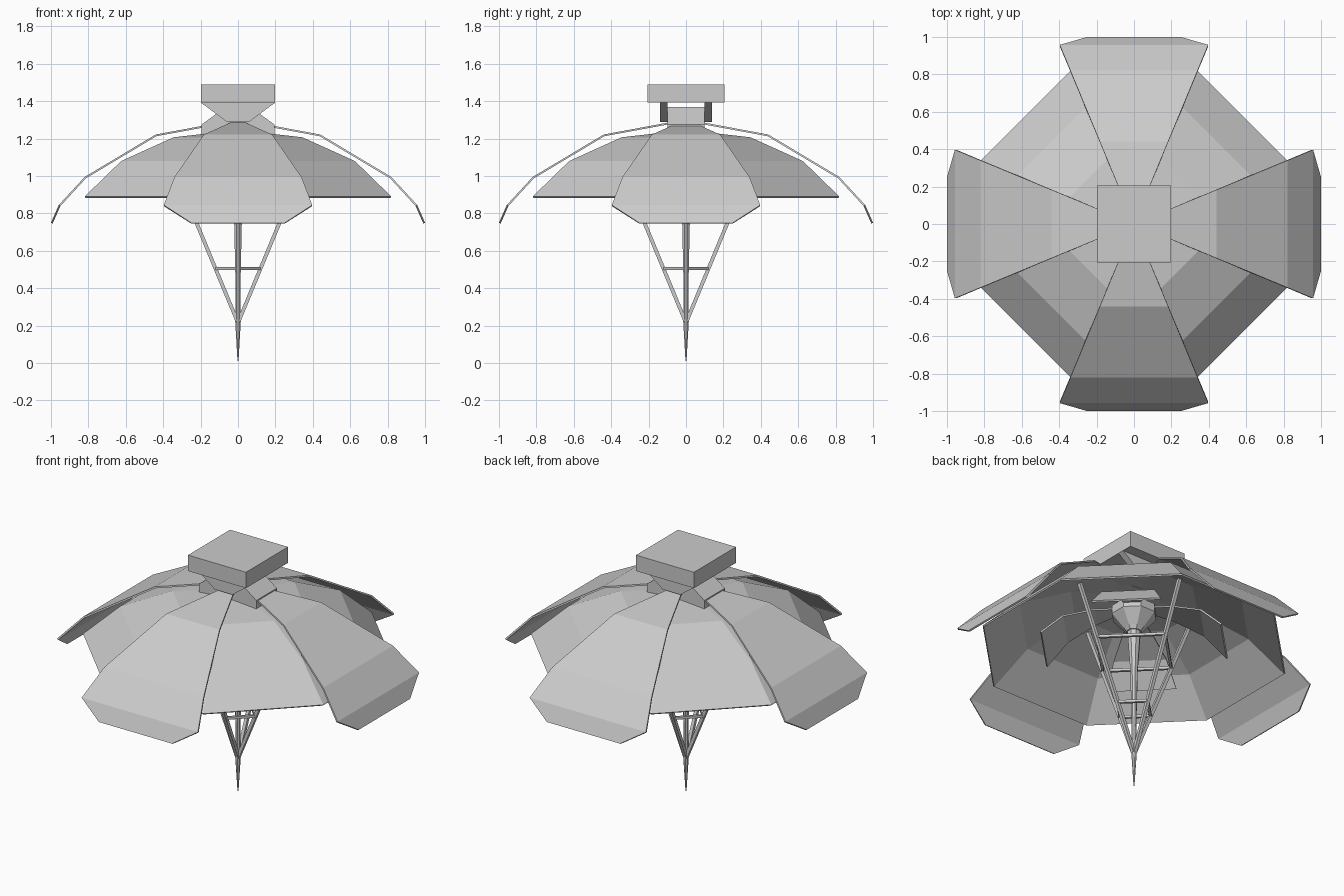
import bpy, bmesh
from math import radians, pi, cos, sin, tan
from mathutils import Vector, Quaternion

if "Cube" in bpy.data.objects:
    bpy.data.objects.remove(bpy.data.objects["Cube"])

SLOPE = tan(pi / 8)  # half width of an octagon sector per unit radius


def make(name, verts, faces, recalc=True):
    me = bpy.data.meshes.new(name)
    me.from_pydata(verts, [], faces)
    if recalc:
        bm = bmesh.new()
        bm.from_mesh(me)
        bmesh.ops.recalc_face_normals(bm, faces=bm.faces)
        bm.to_mesh(me)
        bm.free()
    ob = bpy.data.objects.new(name, me)
    bpy.context.collection.objects.link(ob)
    return ob


def petal(name, rows, angle):
    # rows of (radius, half width, height), pointing along +x then rotated
    verts = [(r, s * w, z) for r, w, z in rows for s in (-1, 1)]
    faces = [(2*i, 2*i + 2, 2*i + 3, 2*i + 1) for i in range(len(rows) - 1)]
    ob = make(name, verts, faces, False)
    ob.rotation_euler.z = radians(angle)
    m = ob.modifiers.new("thickness", 'SOLIDIFY')
    m.thickness, m.offset = 0.01, -1
    return ob


def prism(name, outline, depth0, depth1):
    # outline in x-z, extruded along y
    n = len(outline)
    verts = [(x, y, z) for y in (depth0, depth1) for x, z in outline]
    faces = [tuple(range(n)), tuple(range(2*n - 1, n - 1, -1))]
    faces += [(i, (i + 1) % n, (i + 1) % n + n, i + n) for i in range(n)]
    return make(name, verts, faces)


def lathe(name, profile, sides, cap=True):
    verts = [(r * cos(2*pi*(k + .5)/sides), r * sin(2*pi*(k + .5)/sides), z)
             for r, z in profile for k in range(sides)]
    faces = [(i*sides + k, i*sides + (k+1) % sides,
              (i+1)*sides + (k+1) % sides, (i+1)*sides + k)
             for i in range(len(profile) - 1) for k in range(sides)]
    top = (len(profile) - 1) * sides
    if cap:
        faces += [tuple(range(sides)), tuple(range(top, top + sides))]
    return make(name, verts, faces, cap)


def bar(name, a, b, radius=0.011):
    a, b = Vector(a), Vector(b)
    bpy.ops.mesh.primitive_cylinder_add(vertices=4, radius=radius, depth=(b - a).length,
                                        location=(a + b) / 2)
    ob = bpy.context.object
    ob.name = name
    turn = (b - a).to_track_quat('Z', 'Y') @ Quaternion((0, 0, 1), pi / 4)
    ob.rotation_euler = turn.to_euler()


# four raised petals
upper = [(r, r * SLOPE, z) for r, z in
         [(0.10, 1.285), (0.44, 1.222), (0.82, 0.995), (0.958, 0.845)]] + [(1.0, 0.25, 0.75)]
for k in range(4):
    petal("upper_petal", upper, 90 * k)

# full eight-sided lower canopy running beneath them
profile = [(0.82, 0.89), (0.625, 1.08), (0.345, 1.207), (0.10, 1.235)]
canopy = lathe("lower_canopy", [(r / cos(pi / 8), z) for r, z in profile], 8, False)
shell = canopy.modifiers.new("thickness", 'SOLIDIFY')
shell.thickness, shell.offset = 0.01, -1

# small inner petals on the diagonals
inner = [(r, r * 0.38, z) for r, z in
         [(0.10, 1.14), (0.22, 1.115), (0.39, 1.045), (0.51, 0.92)]]
for k in range(4):
    petal("inner_petal", inner, 90 * k + 45)

# top slab, its two hanging brackets and the lower bracket block
prism("top_slab", [(-.198, 1.392), (.198, 1.392), (.198, 1.49), (-.198, 1.49)], -.205, .205)
for s in (-1, 1):
    prism("upper_bracket", [(-.198, 1.392), (.198, 1.392), (.06, 1.29), (-.06, 1.29)],
          s * .10, s * .14)
prism("lower_bracket", [(-.195, 1.22), (.195, 1.22), (.195, 1.275), (.065, 1.37),
                        (-.065, 1.37), (-.195, 1.275)], -.1, .1)

# central pole with spike, and the flared hub under the canopy
lathe("pole", [(.003, 0.01), (.016, .22), (.014, .4), (.022, .75), (.04, 1.02)], 8)
lathe("hub", [(.045, 1.0), (.06, 1.02), (.13, 1.1), (.13, 1.15)], 8)

# four legs meeting low on the pole, tied by rings of bars
leg = lambda z: 0.415 * (z - 0.215)
for k in range(4):
    c, s = cos(k * pi / 2), sin(k * pi / 2)
    c2, s2 = cos((k + 1) * pi / 2), sin((k + 1) * pi / 2)
    bar("leg", (0, 0, .215), (c * leg(1.17), s * leg(1.17), 1.17), 0.014)
    for z in (.505, .87):
        r = leg(z)
        bar("cross_bar", (c * r, s * r, z), (c2 * r, s2 * r, z))
